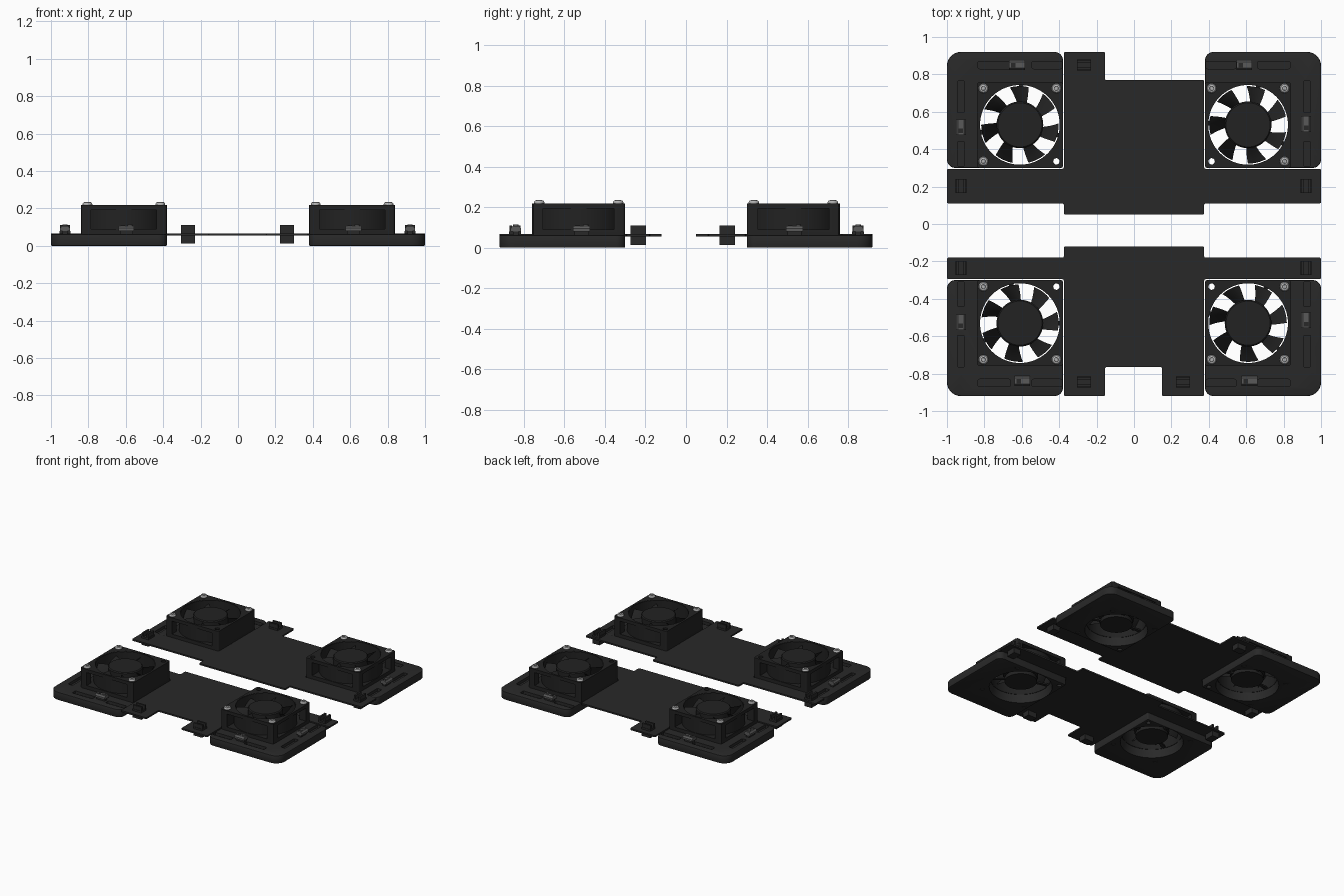
import bpy, bmesh, math
from mathutils import Matrix, Vector

if "Cube" in bpy.data.objects:
    bpy.data.objects.remove(bpy.data.objects["Cube"])


def material(name, v):
    m = bpy.data.materials.new(name)
    m.diffuse_color = (v, v, v, 1)
    m.use_nodes = True
    m.node_tree.nodes["Principled BSDF"].inputs["Base Color"].default_value = m.diffuse_color
    return m


BLACK = material("black_plastic", 0.022)
DARK = material("fan_black", 0.016)
STEEL = material("steel", 0.45)
GREY = material("terminal_grey", 0.1)


def finish(name, bm, mat):
    bmesh.ops.recalc_face_normals(bm, faces=bm.faces)
    me = bpy.data.meshes.new(name)
    bm.to_mesh(me)
    bm.free()
    me.materials.append(mat)
    ob = bpy.data.objects.new(name, me)
    bpy.context.collection.objects.link(ob)
    return ob


def rounded(pts, radii):
    """Round the right-angled corners of an outline."""
    out, n = [], len(pts)
    for i in range(n):
        p, r = Vector(pts[i]), radii[i]
        a = (Vector(pts[i - 1]) - p).normalized()
        b = (Vector(pts[(i + 1) % n]) - p).normalized()
        k = 8 if r > 0.03 else 3
        for j in range(k + 1):
            t = math.pi / 2 * j / k
            out.append(p + r * (a + b) - r * (b * math.cos(t) + a * math.sin(t)))
    return out


def slab(name, pts, z0, z1, mat=BLACK, bevel=0, matrix=None):
    bm = bmesh.new()
    f = bm.faces.new([bm.verts.new((p[0], p[1], z0)) for p in pts])
    g = bmesh.ops.extrude_face_region(bm, geom=[f])["geom"]
    bmesh.ops.translate(bm, vec=(0, 0, z1 - z0), verts=[v for v in g if isinstance(v, bmesh.types.BMVert)])
    if bevel:
        es = [e for e in bm.edges if abs(e.verts[0].co.z - e.verts[1].co.z) < 1e-6]
        bmesh.ops.bevel(bm, geom=es, offset=bevel, segments=2, profile=0.5, affect='EDGES')
    if matrix:
        bm.transform(matrix)
    return finish(name, bm, mat)


def rect(x0, x1, y0, y1, r=0):
    pts = [(x0, y0), (x1, y0), (x1, y1), (x0, y1)]
    return rounded(pts, [r] * 4) if r else pts


def lathe(name, profile, loc=(0, 0, 0), mat=BLACK, steps=48, ring=False):
    bm = bmesh.new()
    vs = [bm.verts.new((r, 0, z)) for r, z in profile]
    es = [bm.edges.new(p) for p in zip(vs, vs[1:])]
    if ring:
        es.append(bm.edges.new((vs[-1], vs[0])))
    bmesh.ops.spin(bm, geom=vs + es, cent=(0, 0, 0), axis=(0, 0, 1), angle=2 * math.pi, steps=steps)
    bmesh.ops.remove_doubles(bm, verts=bm.verts, dist=1e-5)
    bmesh.ops.translate(bm, vec=loc, verts=bm.verts)
    return finish(name, bm, mat)


def rod(name, x, y, r, z0, z1, mat=BLACK, steps=16):
    return lathe(name, [(0, z0), (r, z0), (r, z1), (0, z1)], (x, y, 0), mat, steps)


def cut(ob, cutter):
    m = ob.modifiers.new("cut", 'BOOLEAN')
    m.operation, m.solver, m.object = 'DIFFERENCE', 'EXACT', cutter
    bpy.context.view_layer.objects.active = ob
    bpy.ops.object.modifier_apply(modifier=m.name)
    bpy.data.objects.remove(cutter)


# Master corner unit, built in the back right quadrant
CX, CY, S = 0.61, 0.53, 0.195
tray = slab("fan_tray", rounded([(0.38, 0.30), (1, 0.30), (1, 0.92), (0.38, 0.92)],
                                [0.01, 0.045, 0.075, 0.045]), 0, 0.062, bevel=0.005)
cut(tray, lathe("cutter", [(0, -.01), (.225, -.01), (.225, .012), (.215, .04), (.215, .3), (0, .3)], (CX, CY, 0)))
for a in [(.385, .545, .83, .87), (.66, .835, .83, .87), (.905, .945, .595, .765), (.905, .945, .31, .44)]:
    cut(tray, slab("cutter", rect(*a, r=0.008), 0.04, 0.1))
frame = slab("fan_frame", rect(CX - .23, CX + .23, CY - .23, CY + .23, .015), 0.062, 0.218, DARK)
cut(frame, rod("cutter", CX, CY, 0.217, 0, 0.3, steps=64))
for k in range(4):
    m = Matrix.Translation((CX, CY, 0)) @ Matrix.Rotation(k * math.pi / 2, 4, 'Z')
    cut(frame, slab("cutter", rect(.13, .25, -.175, .175), .09, .192, matrix=m))
# Open screw holes at every corner; one corner has no screw
for sx in (-S, S):
    for sy in (-S, S):
        for ob in (tray, frame):
            cut(ob, rod("cutter", CX + sx, CY + sy, 0.017, -0.1, 0.4))
duct = lathe("fan_duct", [(.213, .063), (.226, .063), (.226, .216), (.213, .216)], (CX, CY, 0), DARK, 64, True)
master = [tray, frame, duct]
for sx, sy in ((S, S), (S, -S), (-S, S)):
    x, y = CX + sx, CY + sy
    master.append(lathe("fan_screw", [(0, .215), (.026, .215), (.026, .224), (.021, .232), (.011, .235),
                                      (.010, .226), (0, .226)], (x, y, 0), STEEL, 24))
    master.append(rod("fan_screw_shank", x, y, 0.016, 0.004, 0.216, BLACK))

# Mirror the unit into the other corners
for sx, sy in ((-1, 1), (1, -1), (-1, -1)):
    for ob in master:
        c = bpy.data.objects.new(ob.name, ob.data.copy())
        c.data.transform(Matrix.Diagonal((sx, sy, 1, 1)))
        if sx * sy < 0:
            c.data.flip_normals()
        bpy.context.collection.objects.link(c)


# Rotor: capped hub, seven twisted blades, struts and motor mount below
def rotor(x, y, turn):
    lathe("fan_hub", [(0, .085), (.125, .085), (.125, .2), (.118, .207), (0, .207)], (x, y, 0), DARK)
    rod("motor_mount", x, y, 0.115, 0.045, 0.075, DARK, 48)
    bm = bmesh.new()
    for b in range(7):
        base = turn + b * 2 * math.pi / 7
        rows = []
        for i in range(6):
            u = i / 5
            row = []
            for j in range(5):
                w = j / 4
                r = 0.12 + 0.087 * w
                a = base + math.radians((u - 0.5) * (25 + 3 * w) + 6 * w)
                z = 0.192 - 0.1 * u ** 1.2
                row.append(bm.verts.new((x + r * math.cos(a), y + r * math.sin(a), z)))
            rows.append(row)
        for p, q in zip(rows, rows[1:]):
            for j in range(4):
                bm.faces.new((p[j], p[j + 1], q[j + 1], q[j]))
    bmesh.ops.solidify(bm, geom=bm.faces[:], thickness=0.006)
    finish("fan_blades", bm, DARK)
    for b in (0, 2, 5):
        m = Matrix.Translation((x, y, 0)) @ Matrix.Rotation(turn + b * 2 * math.pi / 7 + .05, 4, 'Z')
        slab("fan_strut", rect(.1, .218, -.012, .012), .064, .076, DARK, matrix=m)


for x, y, deg in ((-CX, CY, 85), (CX, CY, 72), (-CX, -CY, 100), (CX, -CY, 60)):
    rotor(x, y, math.radians(deg))


# Wire terminals sitting on the trays
def terminal(x, y, vertical):
    m = Matrix.Translation((x, y, 0)) @ Matrix.Rotation(math.pi / 2 if vertical else 0, 4, 'Z')
    side = m @ Matrix(((0, 0, 1, 0), (1, 0, 0, 0), (0, 1, 0, 0), (0, 0, 0, 1)))
    prof = [(-.026, .08), (.026, .08), (.026, .094), (.016, .107), (-.016, .107), (-.026, .094)]
    slab("terminal_body", prof, -.042, .042, GREY, matrix=side)
    slab("terminal_stem", rect(-.035, .035, -.014, .014), .05, .085, BLACK, matrix=m)
    p = m @ Vector((.02, 0, 0))
    rod("terminal_screw", p.x, p.y, .013, .1, .113, GREY)
    slab("terminal_socket", rect(-.032, -.008, -.012, .012), .1, .109, BLACK, matrix=m)


for x, y in ((-.625, .85), (.59, .85), (-.597, -.84), (.617, -.84)):
    terminal(x, y, False)
for x, y in ((-.925, .518), (.92, .535), (-.925, -.525), (.92, -.515)):
    terminal(x, y, True)

# Thin connecting plates
back = [(-1, .11), (-.375, .11), (-.375, .05), (.375, .05), (.375, .11), (1, .11), (1, .295), (.375, .295),
        (.375, .77), (-.155, .77), (-.155, .92), (-.375, .92), (-.375, .295), (-1, .295)]
front = [(-1, -.295), (-.375, -.295), (-.375, -.92), (-.155, -.92), (-.155, -.765), (.15, -.765), (.15, -.92),
         (.375, -.92), (.375, -.295), (1, -.295), (1, -.18), (.375, -.18), (.375, -.12), (-.375, -.12),
         (-.375, -.18), (-1, -.18)]
slab("back_plate", rounded(back, [.008] * len(back)), .054, .066)
slab("front_plate", rounded(front, [.008] * len(front)), .054, .066)


# Cable clips on the plates
def clip(x, y, vertical):
    m = Matrix.Translation((x, y, 0)) @ Matrix.Rotation(math.pi / 2 if vertical else 0, 4, 'Z')
    slab("clip_base", rect(-.038, .038, -.03, .03), .013, .056, matrix=m)
    slab("clip_seat", rect(-.038, .038, -.03, .03), .064, .08, matrix=m)
    for s in (-1, 1):
        slab("clip_prong", rect(-.038, .038, s * .02 - .007, s * .02 + .007), .078, .11, matrix=m)


for x, y in ((-.925, .203), (.92, .203), (-.925, -.235), (.92, -.235)):
    clip(x, y, True)
for x, y in ((-.267, .85), (-.267, -.845), (.262, -.845)):
    clip(x, y, False)

bpy.ops.object.select_all(action='SELECT')
bpy.context.view_layer.objects.active = tray
bpy.ops.object.shade_smooth_by_angle(angle=math.radians(30))
